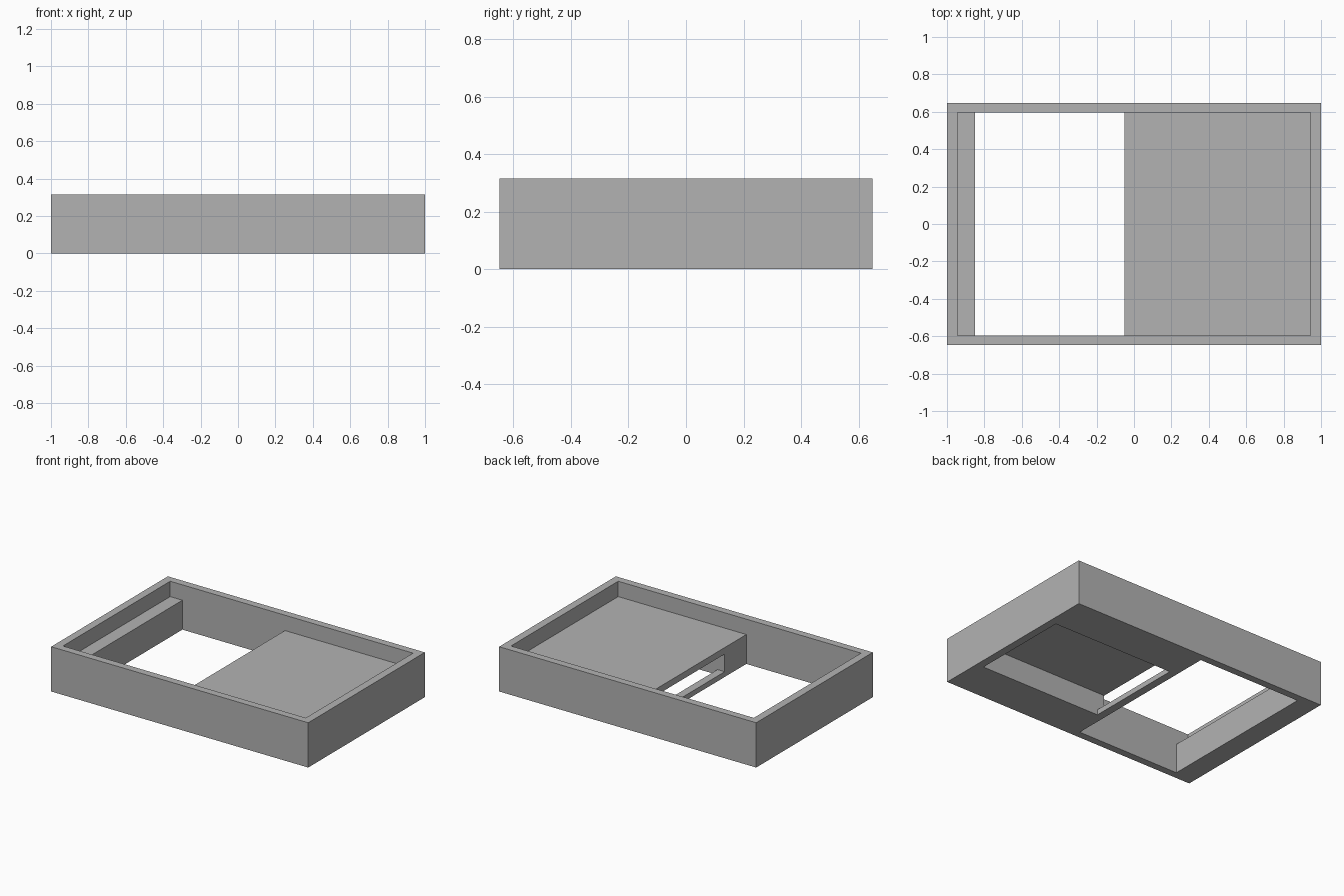
import bpy
from mathutils import Vector

default = bpy.data.objects.get("Cube")
if default:
    bpy.data.objects.remove(default, do_unlink=True)

grey = bpy.data.materials.new("plain grey")
grey.use_nodes = True
colour = (0.45, 0.45, 0.45, 1)
grey.diffuse_color = colour
grey.node_tree.nodes["Principled BSDF"].inputs["Base Color"].default_value = colour


def box(name, low, high):
    """Add a box between two opposite corners."""
    low, high = Vector(low), Vector(high)
    bpy.ops.mesh.primitive_cube_add(size=1, location=(low + high) / 2)
    obj = bpy.context.object
    obj.name = name
    obj.scale = high - low
    bpy.ops.object.transform_apply(location=False, rotation=False, scale=True)
    obj.data.materials.append(grey)
    return obj


def cut(target, name, low, high):
    """Subtract a box from the target, then discard the cutter."""
    cutter = box(name, low, high)
    cutter.hide_render = True
    mod = target.modifiers.new(name, "BOOLEAN")
    mod.operation = "DIFFERENCE"
    mod.solver = "EXACT"
    mod.object = cutter
    bpy.context.view_layer.objects.active = target
    bpy.ops.object.modifier_apply(modifier=name)
    bpy.data.objects.remove(cutter, do_unlink=True)


DEPTH, HEIGHT = 0.648, 0.315
IN_X, IN_Y = 0.945, 0.596      # inside of the rim
FLOOR, CEILING = 0.207, 0.161  # deck top and underside
HOLE_L, HOLE_R = -0.85, -0.052
POCKET_X, POCKET_Y = 0.004, 0.356

tray = box("tray_housing", (-1, -DEPTH, 0), (1, DEPTH, HEIGHT))

# Shallow recess inside the rim
cut(tray, "recess", (-IN_X, -IN_Y, FLOOR), (IN_X, IN_Y, 1))
# Opening straight through the floor
cut(tray, "opening", (HOLE_L, -IN_Y, -1), (HOLE_R, IN_Y, 1))
# Pocket under the deck, open below
cut(tray, "pocket", (POCKET_X, -POCKET_Y, -1), (IN_X, POCKET_Y, CEILING))
# Slot from the opening into the pocket, leaving a low bar
cut(tray, "slot", (HOLE_R - 0.1, -POCKET_Y, 0.037), (POCKET_X + 0.1, POCKET_Y, CEILING))

for face in tray.data.polygons:
    face.use_smooth = False
